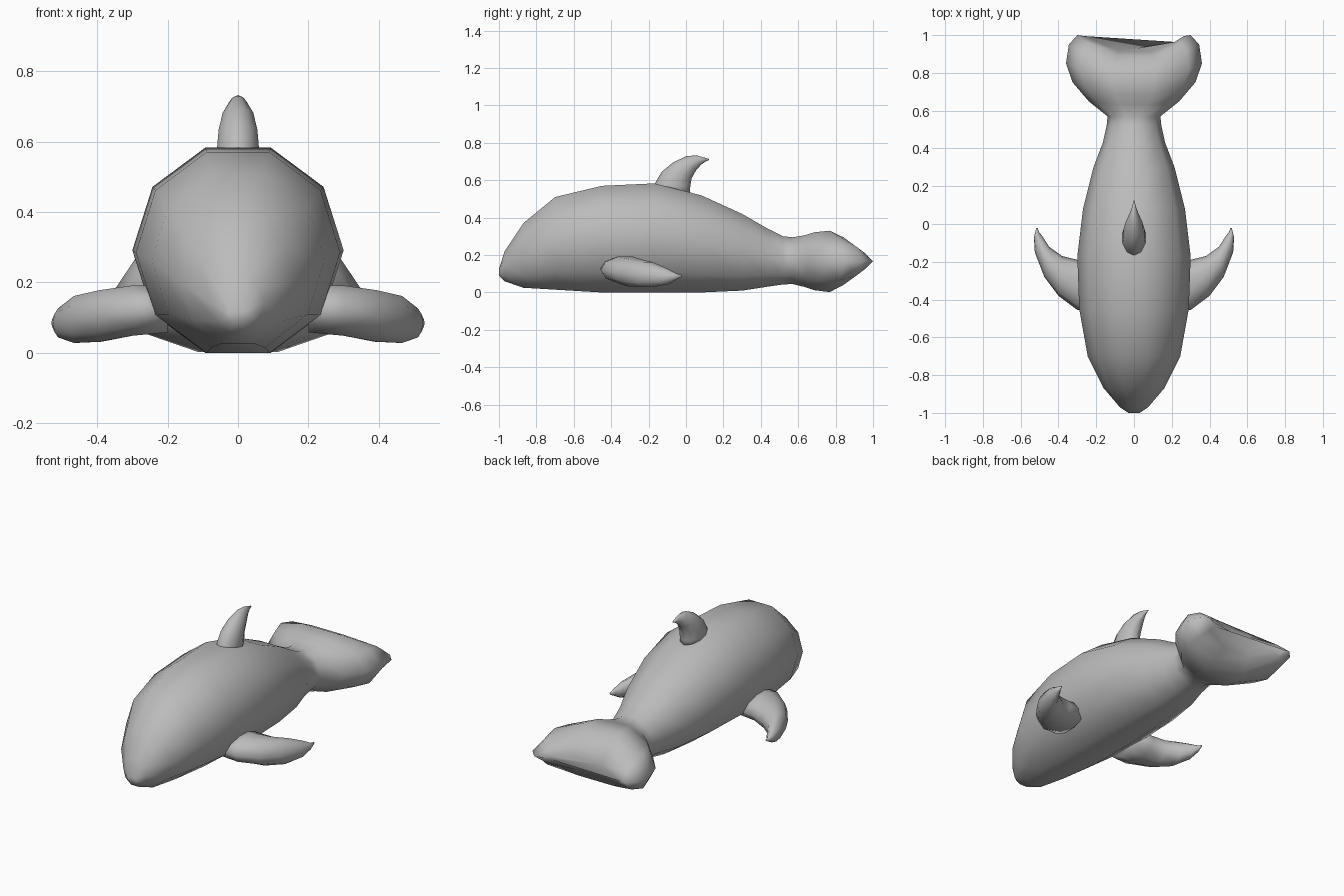
import bpy, bmesh
from math import sin, cos, pi
from mathutils import Vector

cube = bpy.data.objects.get("Cube")
if cube:
    bpy.data.objects.remove(cube, do_unlink=True)

grey = bpy.data.materials.new("whale grey")
grey.use_nodes = True
grey.diffuse_color = (0.5, 0.5, 0.5, 1)
grey.node_tree.nodes["Principled BSDF"].inputs["Base Color"].default_value = (0.5, 0.5, 0.5, 1)

X, Z = Vector((1, 0, 0)), Vector((0, 0, 1))


def loft(name, rings, axis, sides=10, phase=0.0, mirror=False):
    """Skin oval rings; each is (edge point, opposite point, half thickness, backward bow)."""
    bm = bmesh.new()
    loops = []
    for a, b, half, bow in rings:
        a, b = Vector(a), Vector(b)
        loop = []
        for i in range(sides):
            t = phase + 2 * pi * i / sides
            p = (a + b) / 2 + (a - b) / 2 * cos(t) / cos(phase) + axis * half * sin(t)
            p.y += bow * sin(t) ** 2
            loop.append(bm.verts.new(p))
        loops.append(loop)
    for lo, hi in zip(loops, loops[1:]):
        for i in range(sides):
            j = (i + 1) % sides
            bm.faces.new((lo[i], lo[j], hi[j], hi[i]))
    bm.faces.new(loops[0])
    bm.faces.new(loops[-1])
    if mirror:
        for v in bm.verts:
            v.co.x *= -1
    bmesh.ops.recalc_face_normals(bm, faces=bm.faces)
    mesh = bpy.data.meshes.new(name)
    bm.to_mesh(mesh)
    bm.free()
    mesh.materials.append(grey)
    mesh.shade_smooth()
    obj = bpy.data.objects.new(name, mesh)
    bpy.context.collection.objects.link(obj)
    return obj


def upright(stations):
    """Rings standing across the body: y, top, bottom, half width, bow."""
    return [((0, y, top), (0, y, low), w, bow) for y, top, low, w, bow in stations]


# Body, from the low snout to the narrow tail stock
body = [(-1, .125, .09, .03, 0), (-.97, .22, .06, .075, 0), (-.87, .37, .025, .16, 0),
        (-.7, .51, .015, .245, 0), (-.45, .57, 0, .29, 0), (-.17, .583, 0, .3, 0),
        (.08, .52, 0, .27, 0), (.3, .42, .01, .215, 0), (.43, .345, .03, .165, 0),
        (.52, .3, .043, .145, 0), (.57, .295, .045, .14, 0)]
# Swollen flukes, bowed backward into a crescent
fluke = [(.57, .295, .045, .14, 0), (.63, .305, .03, .24, .02), (.68, .322, .012, .325, .07),
         (.76, .33, .002, .36, .09), (.83, .295, .04, .345, .12),
         (.88, .235, .1, .3, .12), (.905, .185, .15, .265, .09)]
loft("body", upright(body + fluke[1:]), X, phase=pi / 10)

# Side flippers: swept back, thick and pointed
flipper = [((.2, -.46, .125), (.2, -.19, .125), .07, 0),
           ((.3, -.455, .12), (.3, -.19, .12), .075, 0),
           ((.4, -.38, .105), (.38, -.17, .105), .077, 0),
           ((.475, -.28, .095), (.45, -.12, .095), .07, 0),
           ((.525, -.15, .085), (.485, -.065, .085), .043, 0),
           ((.53, -.07, .085), (.505, -.04, .085), .017, 0),
           ((.518, -.022, .09), (.51, -.02, .09), .004, 0)]
loft("left_flipper", flipper, Z)
loft("right_flipper", flipper, Z, mirror=True)

# Dorsal fin: hooked backward
dorsal = [((0, -.18, .54), (0, .02, .52), .063, 0),
          ((0, -.165, .585), (0, .022, .56), .063, 0),
          ((0, -.13, .645), (0, .03, .61), .058, 0),
          ((0, -.07, .695), (0, .055, .655), .046, 0),
          ((0, .005, .73), (0, .083, .685), .025, 0),
          ((0, .06, .732), (0, .105, .7), .011, 0),
          ((0, .122, .714), (0, .124, .709), .003, 0)]
loft("dorsal_fin", dorsal, X)
